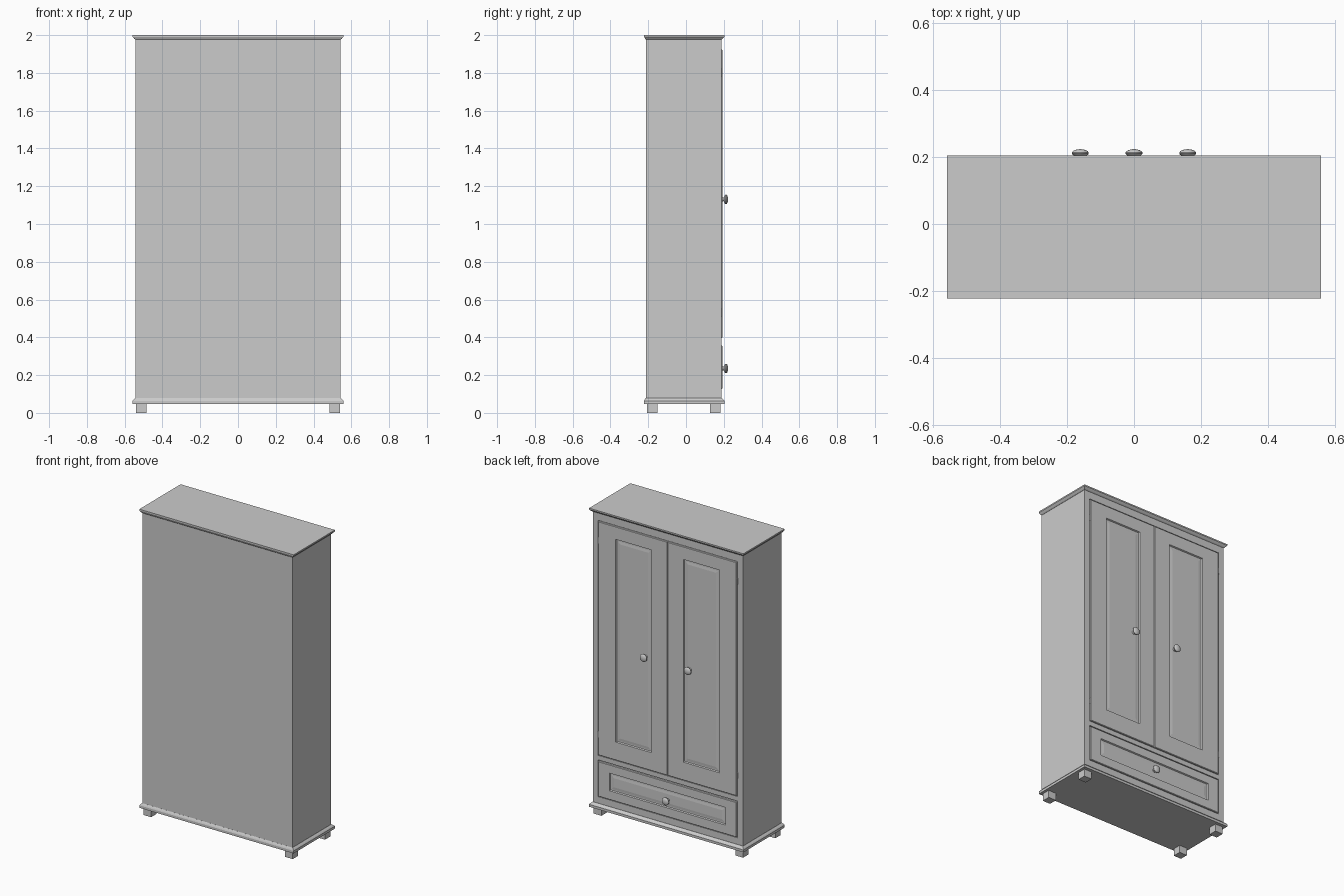
import bpy, bmesh, math

if "Cube" in bpy.data.objects:
    bpy.data.objects.remove(bpy.data.objects["Cube"])


def make_object(name, bm, smooth=False):
    bmesh.ops.recalc_face_normals(bm, faces=bm.faces)
    me = bpy.data.meshes.new(name)
    bm.to_mesh(me)
    bm.free()
    ob = bpy.data.objects.new(name, me)
    bpy.context.collection.objects.link(ob)
    if smooth:
        bpy.ops.object.select_all(action='DESELECT')
        ob.select_set(True)
        bpy.context.view_layer.objects.active = ob
        bpy.ops.object.shade_smooth_by_angle(angle=math.radians(35))
    return ob


def loft(name, rings, smooth=False):
    """Skin a list of closed rings and cap both ends."""
    bm = bmesh.new()
    loops = [[bm.verts.new(p) for p in ring] for ring in rings]
    n = len(loops[0])
    for a, b in zip(loops, loops[1:]):
        for i in range(n):
            j = (i + 1) % n
            bm.faces.new((a[i], a[j], b[j], b[i]))
    bm.faces.new(loops[0])
    bm.faces.new(loops[-1])
    return make_object(name, bm, smooth)


def rect_z(x0, x1, y0, y1, z):
    return [(x0, y0, z), (x1, y0, z), (x1, y1, z), (x0, y1, z)]


def rect_y(x0, x1, z0, z1, y, d=0.0):
    return [(x0 + d, y, z0 + d), (x1 - d, y, z0 + d),
            (x1 - d, y, z1 - d), (x0 + d, y, z1 - d)]


def box(name, x0, x1, y0, y1, z0, z1):
    return loft(name, [rect_z(x0, x1, y0, y1, z0), rect_z(x0, x1, y0, y1, z1)])


W, BACK, FRONT = 0.543, -0.213, 0.187      # carcass half width, back and front


def moulding(name, steps):
    """Stack of carcass outlines, each step is (overhang fraction, z)."""
    rings = []
    for f, z in steps:
        rings.append(rect_z(-W - 0.015 * f, W + 0.015 * f,
                            BACK - 0.009 * f, FRONT + 0.017 * f, z))
    loft(name, rings)


def panelled_front(name, outer, panel):
    """Bevelled slab with a sunken panel."""
    face = FRONT + 0.005
    loft(name, [rect_y(*outer, FRONT - 0.016),
                rect_y(*outer, face - 0.003),
                rect_y(*outer, face, 0.003),
                rect_y(*panel, face),
                rect_y(*panel, face - 0.008, 0.004),
                rect_y(*panel, face - 0.008, 0.012),
                rect_y(*panel, face - 0.006, 0.028)])


def knob(name, x, z):
    # lathe profile: (radius, y)
    prof = [(0.011, FRONT), (0.009, 0.203)]
    for i in range(1, 9):
        a = math.pi * (-0.5 + i / 9)
        prof.append((0.0255 * math.cos(a), 0.2115 + 0.0115 * math.sin(a)))
    prof.append((0.002, 0.223))
    n = 24
    loft(name, [[(x + r * math.cos(2 * math.pi * k / n), y,
                  z + r * math.sin(2 * math.pi * k / n)) for k in range(n)]
                for r, y in prof], smooth=True)


# Carcass with shallow openings for the doors and the drawer
carcass = box("carcass", -W, W, BACK, FRONT, 0.06, 1.99)
for z0, z1 in ((0.392, 1.928), (0.122, 0.362)):
    cutter = box("opening_cutter", -0.504, 0.504, FRONT - 0.016, 0.3, z0, z1)
    cutter.hide_render = True
    mod = carcass.modifiers.new("opening", 'BOOLEAN')
    mod.operation = 'DIFFERENCE'
    mod.solver = 'EXACT'
    mod.object = cutter
    bpy.context.view_layer.objects.active = carcass
    bpy.ops.object.modifier_apply(modifier=mod.name)
    bpy.data.objects.remove(cutter)

# Plinth and cornice mouldings
moulding("plinth", [(1, 0.048), (1, 0.064), (0.7, 0.07), (0.5, 0.073), (0.05, 0.079)])
moulding("cornice", [(0.05, 1.976), (0.4, 1.98), (0.8, 1.987), (1, 1.991), (1, 2.0)])

# Feet
for sx, side in ((-1, "left"), (1, "right")):
    for y0, end in ((-0.206, "front"), (0.127, "back")):
        xa, xb = sorted((sx * 0.484, sx * 0.540))
        box(f"foot_{end}_{side}", xa, xb, y0, y0 + 0.055, 0.0, 0.05)

# Doors with knobs and hinges
for sx, side in ((-1, "left"), (1, "right")):
    ox = sorted((sx * 0.001, sx * 0.500))
    px = sorted((sx * 0.115, sx * 0.375))
    panelled_front(f"door_{side}", (*ox, 0.396, 1.924), (*px, 0.515, 1.84))
    knob(f"door_knob_{side}", sx * 0.16, 1.13)
    for z, level in ((0.53, "lower"), (1.80, "upper")):
        n = 12
        loft(f"hinge_{level}_{side}",
             [[(sx * 0.502 + 0.004 * math.cos(2 * math.pi * k / n),
                FRONT + 0.002 + 0.004 * math.sin(2 * math.pi * k / n), zz)
               for k in range(n)] for zz in (z - 0.02, z + 0.02)], smooth=True)

# Drawer
panelled_front("drawer_front", (-0.500, 0.500, 0.126, 0.356), (-0.42, 0.42, 0.185, 0.30))
knob("drawer_knob", 0.0, 0.235)
